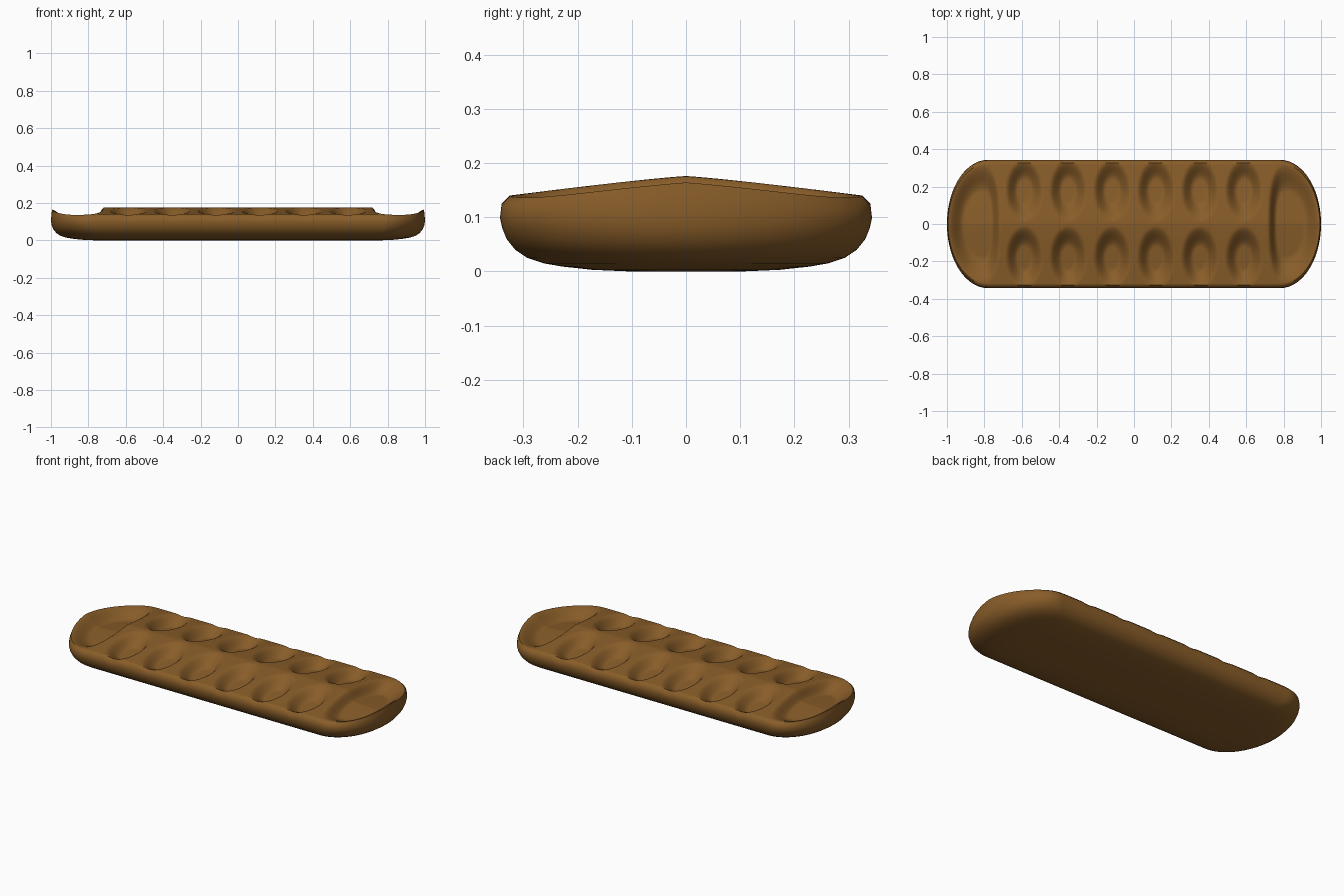
import bpy, bmesh, math

if "Cube" in bpy.data.objects:
    bpy.data.objects.remove(bpy.data.objects["Cube"])

L, W, X0 = 1.0, 0.343, 0.78       # half length, half width, start of rounded ends
NX, NY = 240, 96


def smooth(a, b, t):
    t = max(0.0, min(1.0, (t - a) / (b - a)))
    return t * t * (3 - 2 * t)


def half_width(x):
    t = max(0.0, (abs(x) - X0) / (L - X0))
    return W * math.sqrt(max(0.0, 1 - t * t))


# crowned top with twelve small pits and a large store at each end
def top_z(x, y):
    ax, ay = abs(x), abs(y)
    z = 0.14 + 0.036 * (1 - (ay / 0.325) ** 1.15) - 0.012 * smooth(0.72, 1.0, ax)
    cut = 0.0
    for px in (0.117, 0.352, 0.587):
        r = math.hypot((ax - px) / 0.088, (ay - 0.178) / 0.148)
        cut = max(cut, 0.055 * (1 - smooth(0.4, 1.14, r)))
    dx = ax - 0.81
    if dx > 0:
        r = math.hypot(dx / 0.178, ay / 0.312)
    else:
        r = ((-dx / 0.09) ** 2.6 + (ay / 0.312) ** 2.6) ** (1 / 2.6)
    cut = max(cut, 0.06 * (1 - smooth(0.55, 1.04, r)))
    return z - cut


bm = bmesh.new()

# top sheet: a grid squeezed to the outline, slightly inset
xs = [math.sin(math.pi / 2 * 0.0 + t) for t in (0,)]
xs = []
for i in range(NX + 1):
    u = 2 * i / NX - 1
    a = abs(u)
    # even spacing in the middle, angular spacing round the ends
    x = a / 0.7 * X0 if a < 0.7 else X0 + (L - X0) * math.sin((a - 0.7) / 0.3 * math.pi / 2)
    xs.append(math.copysign(x, u))
SX, SY = 0.994, 0.325 / W
grid = []
for i, x in enumerate(xs):
    w = half_width(x)
    if i in (0, NX):
        grid.append([bm.verts.new((x * SX, 0, top_z(x * SX, 0)))] * (NY + 1))
        continue
    col = []
    for j in range(NY + 1):
        y = w * (2 * j / NY - 1) * SY
        col.append(bm.verts.new((x * SX, y, top_z(x * SX, y))))
    grid.append(col)


def face(*vs):
    vs = list(dict.fromkeys(vs))
    if len(vs) > 2:
        bm.faces.new(vs)


for i in range(NX):
    for j in range(NY):
        face(grid[i][j], grid[i + 1][j], grid[i + 1][j + 1], grid[i][j + 1])

# rounded sides and belly: shrinking rings below the rim
rim = [grid[i][0] for i in range(NX + 1)] + [grid[i][NY] for i in range(NX - 1, 0, -1)]
outline = [(x, -half_width(x)) for x in xs] + [(x, half_width(x)) for x in xs[-2:0:-1]]
PROFILE = [(0.003, 0.125), (0.0, 0.1), (0.004, 0.08), (0.012, 0.06), (0.028, 0.04),
           (0.05, 0.025), (0.08, 0.015), (0.115, 0.009), (0.17, 0.003), (0.24, 0.0)]
prev = rim
for k, (d, z) in enumerate(PROFILE):
    ring = []
    for (x, y), r in zip(outline, rim):
        zz = z + (r.co.z - 0.14) * (0.75, 0.3)[k] if k < 2 else z
        ring.append(bm.verts.new((x * (1 - d), y * (1 - d / W), zz)))
    for a in range(len(ring)):
        b = (a + 1) % len(ring)
        face(prev[a], ring[a], ring[b], prev[b])
    prev = ring
bm.faces.new(prev[::-1])
bmesh.ops.recalc_face_normals(bm, faces=bm.faces)

mesh = bpy.data.meshes.new("pit_board")
bm.to_mesh(mesh)
bm.free()
board = bpy.data.objects.new("pit_board", mesh)
bpy.context.collection.objects.link(board)

# warm brown wood
wood = bpy.data.materials.new("wood")
wood.diffuse_color = (0.25, 0.11, 0.022, 1)
wood.use_nodes = True
wood.node_tree.nodes["Principled BSDF"].inputs["Base Color"].default_value = wood.diffuse_color
mesh.materials.append(wood)

bpy.context.view_layer.objects.active = board
board.select_set(True)
bpy.ops.object.shade_smooth_by_angle(angle=math.radians(50))
